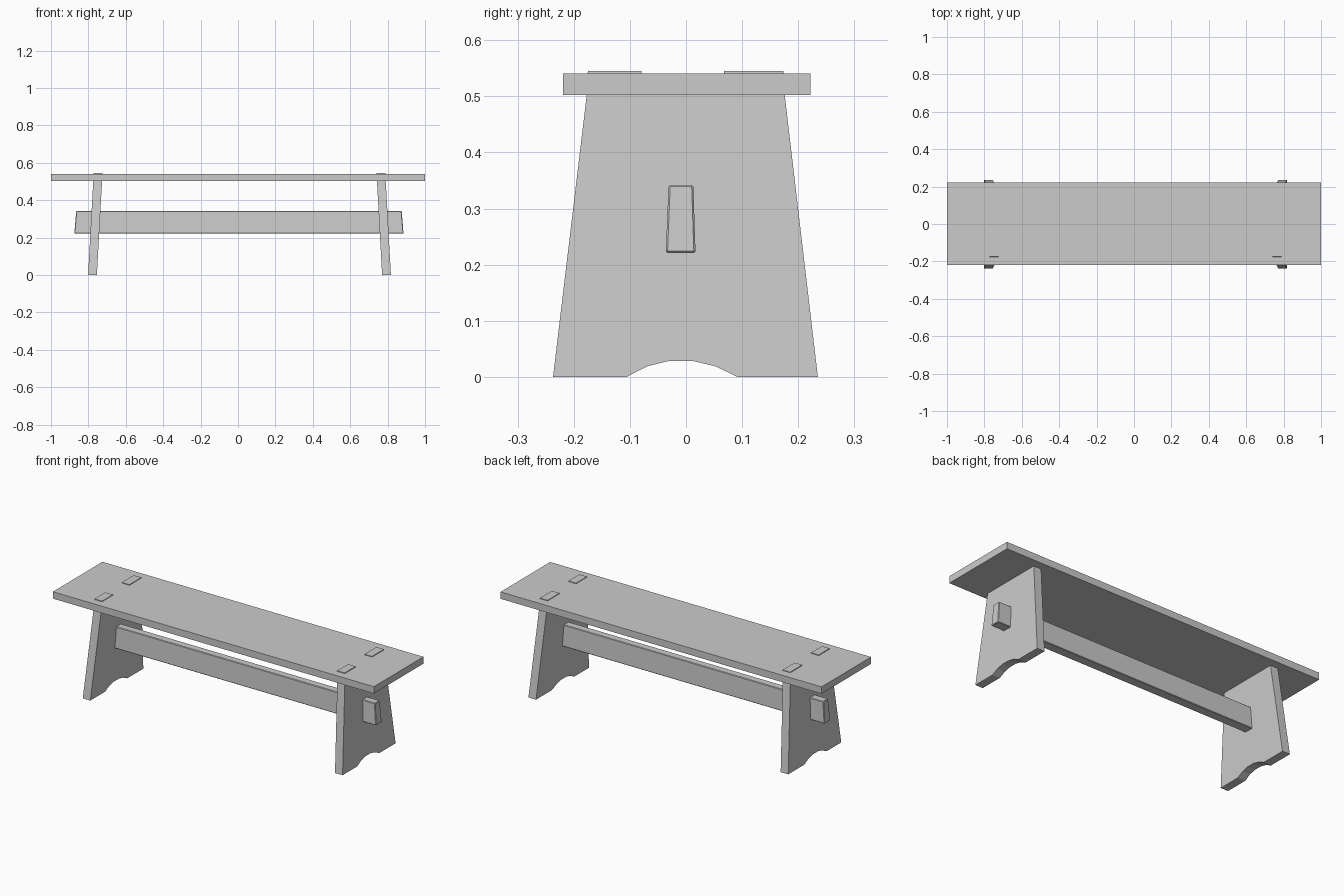
import bpy, bmesh

if "Cube" in bpy.data.objects:
    bpy.data.objects.remove(bpy.data.objects["Cube"])


def prism(name, profile, place, low, high):
    """Extrude a 2D profile between two depths; place() maps it into 3D."""
    bm = bmesh.new()
    a = [bm.verts.new(place(u, v, low)) for u, v in profile]
    b = [bm.verts.new(place(u, v, high)) for u, v in profile]
    bm.faces.new(a)
    bm.faces.new(b[::-1])
    n = len(profile)
    for i in range(n):
        j = (i + 1) % n
        bm.faces.new((a[i], b[i], b[j], a[j]))
    bmesh.ops.recalc_face_normals(bm, faces=bm.faces)
    mesh = bpy.data.meshes.new(name)
    bm.to_mesh(mesh)
    bm.free()
    obj = bpy.data.objects.new(name, mesh)
    bpy.context.collection.objects.link(obj)
    return obj


# Seat plank
prism("seat", [(-1, -0.219), (1, -0.219), (1, 0.222), (-1, 0.222)],
      lambda u, v, d: (u, v, d), 0.502, 0.541)

# Splayed plank legs: arched foot, two tenons through the seat
leg = [(-0.237, 0), (-0.106, 0), (-0.069, 0.019), (-0.032, 0.028),
       (0.014, 0.028), (0.052, 0.019), (0.092, 0), (0.235, 0),
       (0.176, 0.502), (0.174, 0.545), (0.068, 0.545), (0.068, 0.502),
       (-0.079, 0.502), (-0.079, 0.545), (-0.175, 0.545), (-0.177, 0.502)]
for name, side, foot_x in (("left_leg", -1, -0.778), ("right_leg", 1, 0.794)):
    prism(name, leg,
          lambda u, v, d: (foot_x - side * 0.055 * v + d, u, v),
          -0.0235, 0.0235)

# Stretcher running through both legs, slanted ends and slightly eased edges
ends = {-1: (-0.875, 0.01), 1: (0.885, -0.01)}
bar = [(-0.036, 0.221), (0.017, 0.221), (0.013, 0.342), (-0.031, 0.342)]
stretcher = prism("stretcher", bar,
                  lambda u, v, d: (ends[d][0] + ends[d][1] * (v - 0.221) / 0.121, u, v),
                  -1, 1)
bevel = stretcher.modifiers.new("eased_edges", 'BEVEL')
bevel.width = 0.003
bevel.segments = 1
